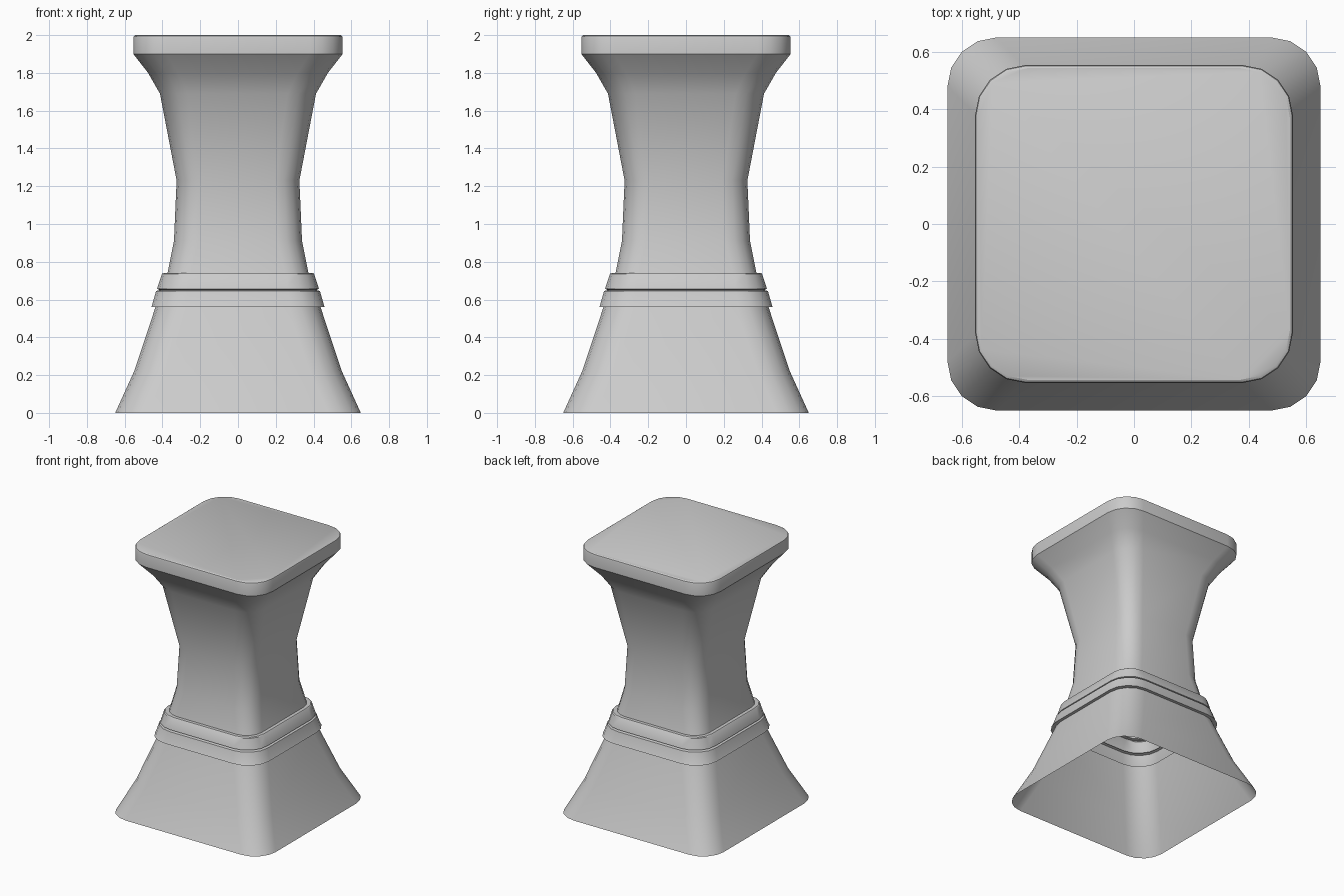
import bpy, bmesh, math

if "Cube" in bpy.data.objects:
    bpy.data.objects.remove(bpy.data.objects["Cube"])


def ring(bm, half, radius, z, seg=4):
    """Rounded-square loop of vertices."""
    c = half - radius
    verts = []
    for q, (sx, sy) in enumerate([(1, 1), (-1, 1), (-1, -1), (1, -1)]):
        for i in range(seg + 1):
            a = math.pi / 2 * (q + i / seg)
            verts.append(bm.verts.new((sx * c + radius * math.cos(a),
                                       sy * c + radius * math.sin(a), z)))
    return verts


def loft(name, profile, cap_top=False):
    """Open shell through (half width, corner radius, z) sections."""
    bm = bmesh.new()
    rings = [ring(bm, *p) for p in profile]
    for a, b in zip(rings, rings[1:]):
        n = len(a)
        for i in range(n):
            j = (i + 1) % n
            bm.faces.new((a[i], a[j], b[j], b[i]))
    if cap_top:
        bm.faces.new(rings[-1])
    mesh = bpy.data.meshes.new(name)
    bm.to_mesh(mesh)
    bm.free()
    obj = bpy.data.objects.new(name, mesh)
    bpy.context.collection.objects.link(obj)
    bpy.ops.object.select_all(action='DESELECT')
    obj.select_set(True)
    bpy.context.view_layer.objects.active = obj
    bpy.ops.object.shade_smooth_by_angle(angle=math.radians(30))
    return obj


# Hollow flared foot with its overhanging collar
loft("stool_base", [
    (0.65, 0.17, 0), (0.55, 0.17, 0.22), (0.437, 0.17, 0.56),
    (0.46, 0.175, 0.56), (0.455, 0.175, 0.57), (0.434, 0.17, 0.645),
    (0.415, 0.165, 0.65),
])

# Second collar, waisted column and flared top
loft("stool_column", [
    (0.415, 0.165, 0.65), (0.428, 0.165, 0.657), (0.425, 0.165, 0.668),
    (0.403, 0.14, 0.735), (0.398, 0.14, 0.74), (0.373, 0.125, 0.74),
    (0.339, 0.13, 0.91), (0.325, 0.13, 1.23), (0.413, 0.15, 1.69),
    (0.476, 0.16, 1.80), (0.554, 0.175, 1.90),
])

# Flat seat with a softened rim
loft("stool_seat", [
    (0.554, 0.175, 1.90), (0.554, 0.175, 1.985),
    (0.551, 0.174, 1.995), (0.543, 0.17, 2.0),
], cap_top=True)
